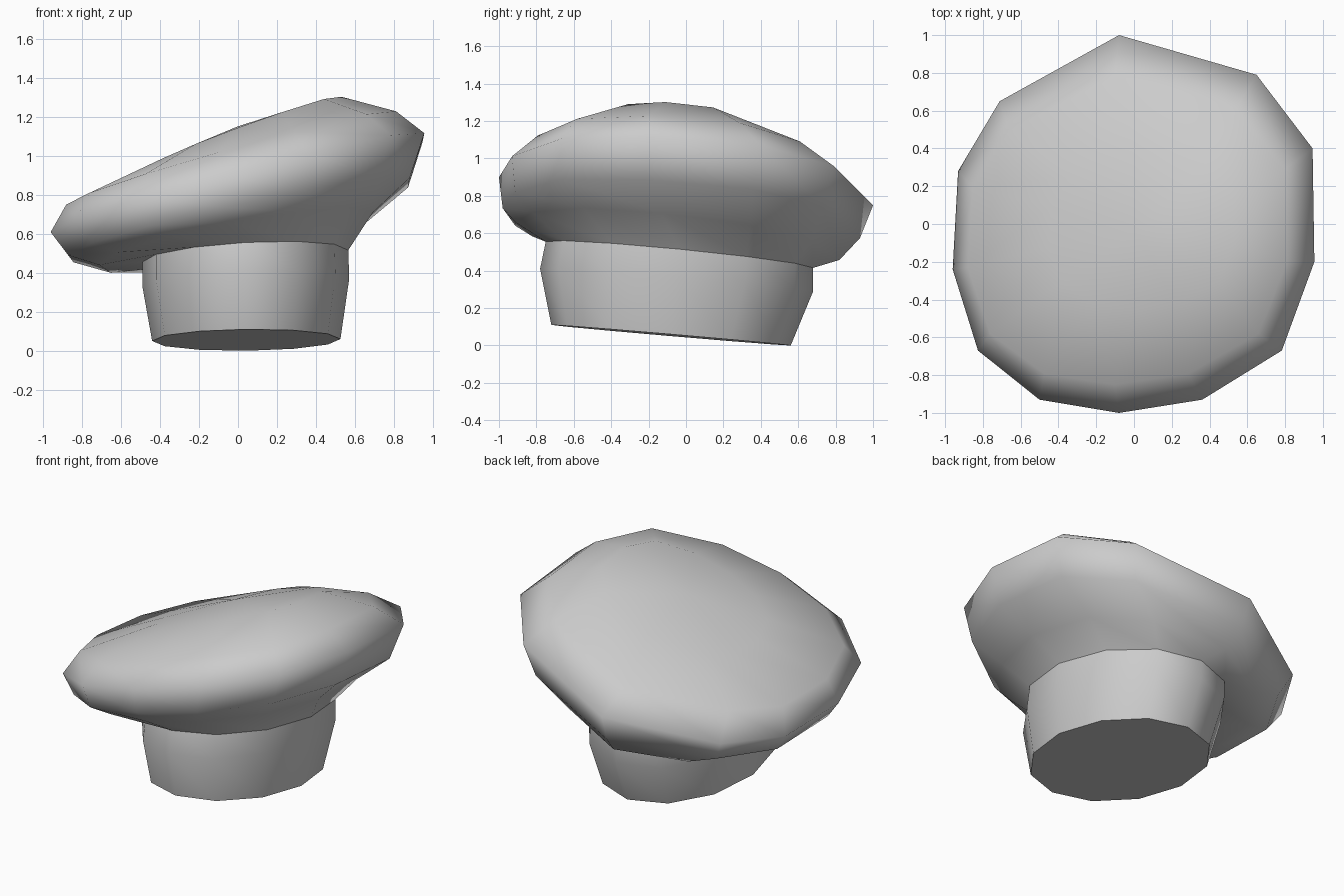
import bpy, bmesh, math

cube = bpy.data.objects.get("Cube")
if cube:
    bpy.data.objects.remove(cube)

cloth = bpy.data.materials.new("grey cloth")
cloth.use_nodes = True
colour = (0.6, 0.6, 0.6, 1)
cloth.diffuse_color = colour
cloth.node_tree.nodes["Principled BSDF"].inputs["Base Color"].default_value = colour

# Uneven twelve-sided rim of the crown, clockwise from the back
RIM = [(-.08, 1), (.68, .79), (.99, .4), (1, -.2), (.82, -.67), (.38, -.93),
       (-.08, -1), (-.52, -.93), (-.86, -.67), (-1, -.24), (-.97, .28), (-.74, .65)]
SIDES = len(RIM)


def add_ring(bm, left, right, front, back, uneven):
    """Tilted ring; left/right are (x, z) and front/back are (y, z) extremes."""
    cx, rx = (left[0] + right[0]) / 2, (right[0] - left[0]) / 2
    cy, ry = (front[0] + back[0]) / 2, (back[0] - front[0]) / 2
    cz = (left[1] + right[1] + front[1] + back[1]) / 4
    tilt_x, tilt_y = (right[1] - left[1]) / 2, (back[1] - front[1]) / 2
    verts = []
    for i, (ox, oy) in enumerate(RIM):
        a = math.tau * i / SIDES
        u = math.sin(a) * (1 - uneven) + ox * uneven
        v = math.cos(a) * (1 - uneven) + oy * uneven
        verts.append(bm.verts.new((cx + rx * u, cy + ry * v, cz + tilt_x * u + tilt_y * v)))
    return verts


def loft(name, rings, peak=None, base=False):
    bm = bmesh.new()
    loops = [add_ring(bm, *r) for r in rings]
    for low, high in zip(loops, loops[1:]):
        for i in range(SIDES):
            j = (i + 1) % SIDES
            bm.faces.new((low[i], low[j], high[j], high[i]))
    if peak:
        tip = bm.verts.new(peak)
        for i in range(SIDES):
            bm.faces.new((loops[-1][i], loops[-1][(i + 1) % SIDES], tip))
    for f in bm.faces:
        f.smooth = True
    if base:
        bm.faces.new(loops[0])
    bmesh.ops.recalc_face_normals(bm, faces=bm.faces)
    # The open crown must face outwards
    if not base and max(bm.faces, key=lambda f: f.calc_center_median().z).normal.z < 0:
        bmesh.ops.reverse_faces(bm, faces=bm.faces)
    mesh = bpy.data.meshes.new(name)
    bm.to_mesh(mesh)
    bm.free()
    mesh.materials.append(cloth)
    obj = bpy.data.objects.new(name, mesh)
    bpy.context.collection.objects.link(obj)
    return obj


seam = ((-.49, .43), (.565, .49), (-.75, .58), (.68, .44), 0)

# Head band, closed underneath
loft("hat_band", [
    ((-.44, .05), (.525, .06), (-.72, .11), (.56, 0), 0),
    ((-.49, .33), (.57, .37), (-.78, .41), (.68, .29), 0),
    seam], base=True)

# Puffed crown leaning to one side
loft("hat_crown", [
    seam,
    ((-.71, .39), (.69, .66), (-.91, .7), (.82, .5), .5),
    ((-.87, .44), (.88, .84), (-.98, .78), (.93, .62), 1),
    ((-.96, .58), (.955, 1.09), (-1, .93), (1, .78), 1),
    ((-.88, .74), (.81, 1.22), (-.85, 1.03), (.78, .91), 1),
    ((-.45, .95), (.53, 1.31), (-.45, 1.14), (.4, 1.05), 1)],
    peak=(0, -.04, 1.15))
